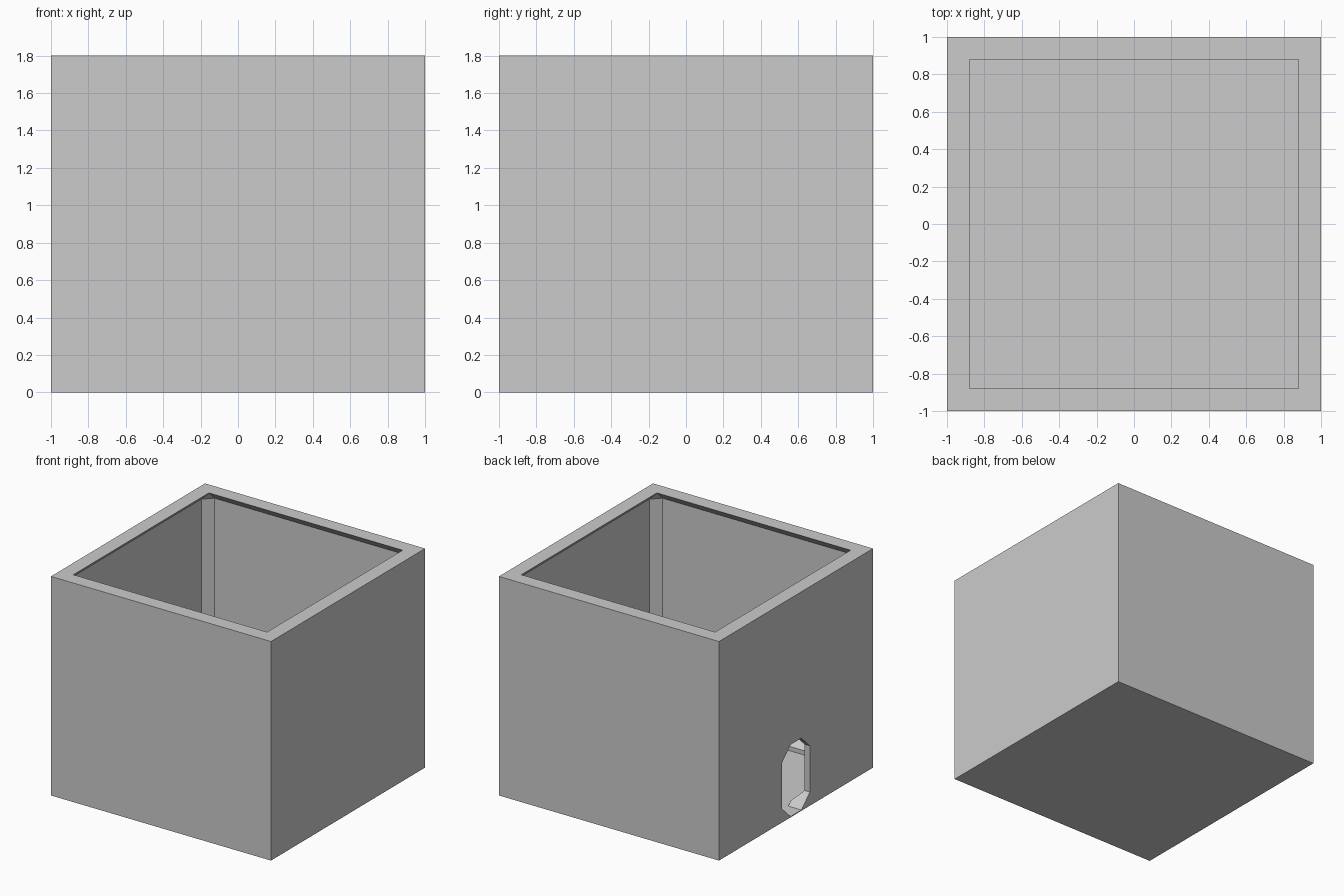
import bpy, bmesh

if "Cube" in bpy.data.objects:
    bpy.data.objects.remove(bpy.data.objects["Cube"])

H = 1.8          # outer height
CHAMFER = 0.07   # inner edge chamfer
INNER = 0.95     # half width of the cavity
LIP = 0.04       # height of the straight lip at the floor


def finish(name, bm, helper=False):
    bmesh.ops.recalc_face_normals(bm, faces=bm.faces)
    mesh = bpy.data.meshes.new(name)
    bm.to_mesh(mesh)
    bm.free()
    ob = bpy.data.objects.new(name, mesh)
    bpy.context.collection.objects.link(ob)
    ob.hide_render = helper
    ob.hide_viewport = False
    return ob


def box(half, z0, z1):
    bm = bmesh.new()
    bmesh.ops.create_cube(bm, size=1)
    for v in bm.verts:
        v.co = (v.co.x * 2 * half, v.co.y * 2 * half, z0 + (v.co.z + 0.5) * (z1 - z0))
    return bm


def extrude_end(bm, sign, dz):
    # push the flat top or bottom face out vertically
    bm.normal_update()
    face = next(f for f in bm.faces if f.normal.z * sign > 0.99)
    out = bmesh.ops.extrude_face_region(bm, geom=[face])["geom"]
    bmesh.ops.delete(bm, geom=[face], context='FACES_ONLY')
    for v in out:
        if isinstance(v, bmesh.types.BMVert):
            v.co.z += sign * dz


# Outer open box
body = finish("open_box", box(1.0, 0, H))

# Chamfered cavity, continued straight through the rim and down to a thin floor
bm = box(INNER, LIP, H)
bmesh.ops.bevel(bm, geom=bm.edges[:], offset=CHAMFER, segments=1, affect='EDGES')
extrude_end(bm, 1, 0.1)
extrude_end(bm, -1, LIP - 0.004)
cavity = finish("cavity_cutter", bm, True)

# Eight-sided tall opening in the left wall
bm = bmesh.new()
quarter = [(0.18, 0.19), (0.07, 0.295)]
ring = quarter + [(-y, z) for y, z in reversed(quarter)]
ring += [(-y, -z) for y, z in ring]
verts = [bm.verts.new((-1.1, y, 0.302 + z)) for y, z in ring]
face = bm.faces.new(verts)
out = bmesh.ops.extrude_face_region(bm, geom=[face])["geom"]
for v in out:
    if isinstance(v, bmesh.types.BMVert):
        v.co.x = -0.8
door = finish("opening_cutter", bm, True)

# Cut both shapes out of the box
bpy.context.view_layer.objects.active = body
for cutter in (cavity, door):
    mod = body.modifiers.new("cut", 'BOOLEAN')
    mod.operation = 'DIFFERENCE'
    mod.solver = 'EXACT'
    mod.object = cutter
    bpy.ops.object.modifier_apply(modifier=mod.name)
for cutter in (cavity, door):
    bpy.data.objects.remove(cutter)
